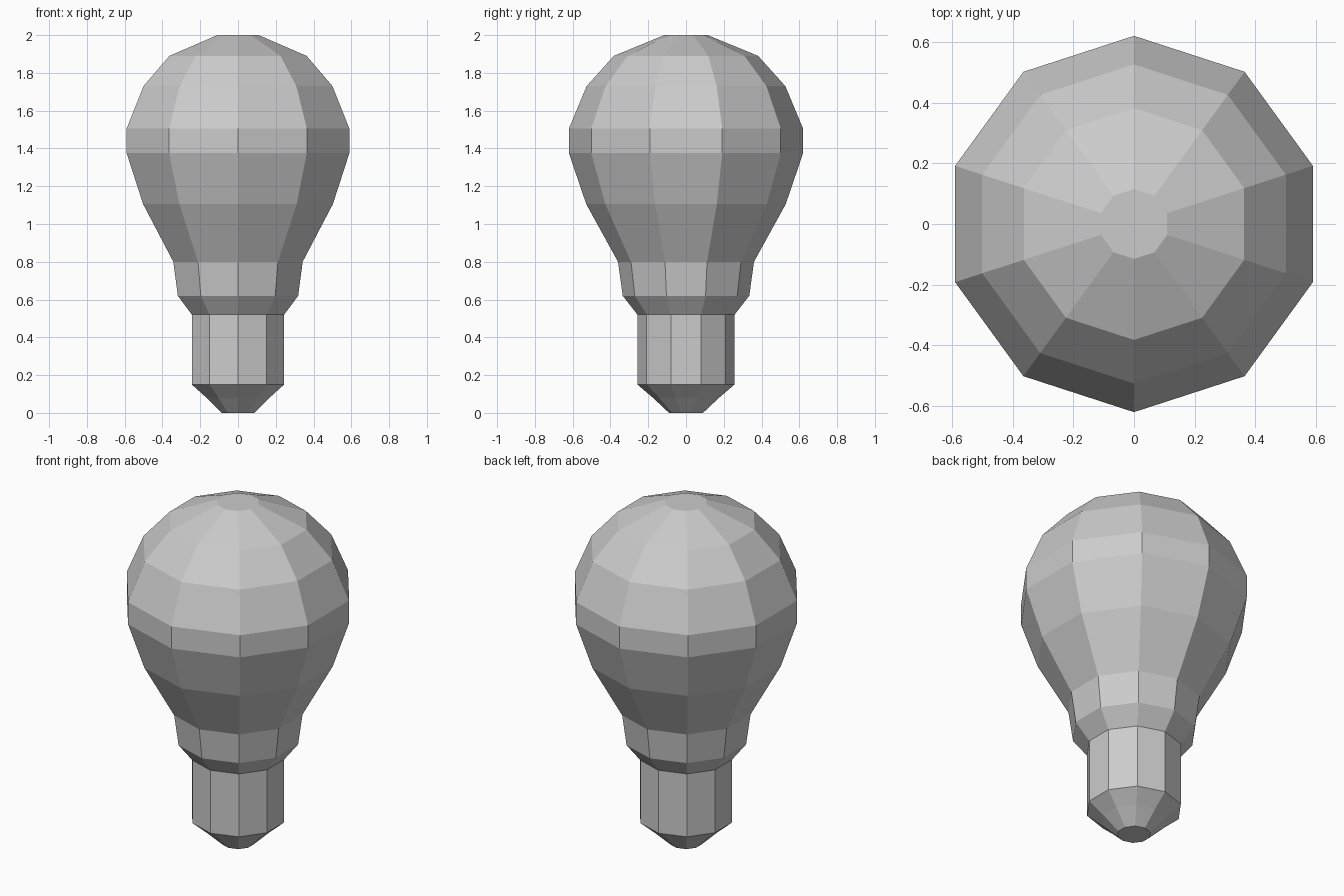
import bpy, bmesh
from math import sin, cos, pi

if "Cube" in bpy.data.objects:
    bpy.data.objects.remove(bpy.data.objects["Cube"])

SIDES = 10


def lathe(name, profile, cap_bottom=False, cap_top=False):
    """Revolve (radius, z) points into a flat-faced ten-sided shell."""
    bm = bmesh.new()
    rings = []
    for r, z in profile:
        angles = [pi / 2 + 2 * pi * i / SIDES for i in range(SIDES)]
        rings.append([bm.verts.new((r * cos(a), r * sin(a), z)) for a in angles])
    for lo, hi in zip(rings, rings[1:]):
        for i in range(SIDES):
            j = (i + 1) % SIDES
            bm.faces.new((lo[i], lo[j], hi[j], hi[i]))
    if cap_bottom:
        bm.faces.new(rings[0][::-1])
    if cap_top:
        bm.faces.new(rings[-1])
    mesh = bpy.data.meshes.new(name)
    bm.to_mesh(mesh)
    bm.free()
    obj = bpy.data.objects.new(name, mesh)
    bpy.context.collection.objects.link(obj)
    return obj


# Screw base with tapered contact tip
lathe("bulb_base", [(0.09, 0), (0.175, 0.08), (0.257, 0.15), (0.257, 0.52)],
      cap_bottom=True)

# Glass bulb with collar, open where it meets the base
lathe("bulb_glass", [(0.257, 0.52), (0.335, 0.62), (0.36, 0.80), (0.528, 1.105),
                     (0.62, 1.375), (0.62, 1.505), (0.526, 1.73),
                     (0.382, 1.89), (0.115, 2.0)], cap_top=True)
